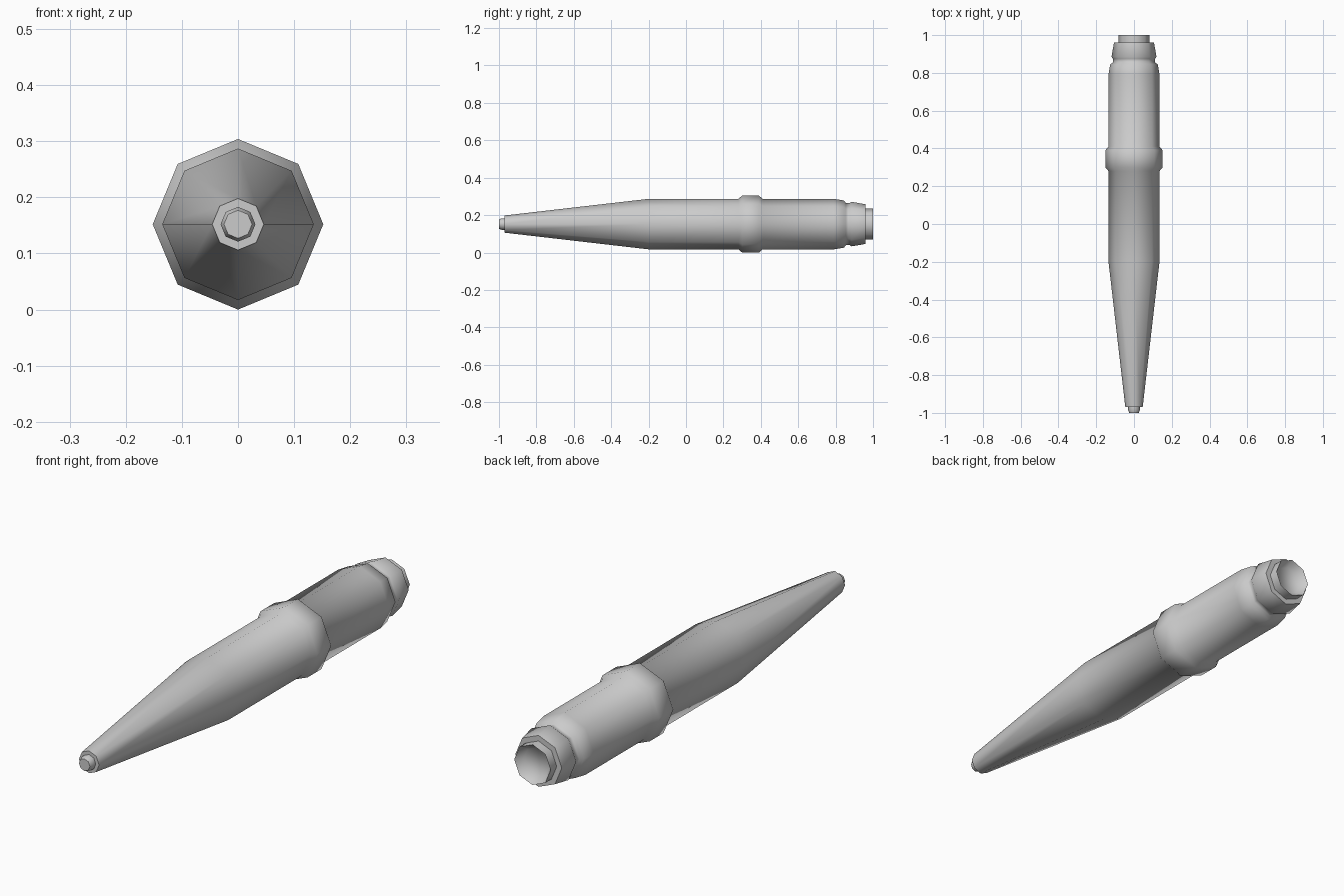
import bpy, bmesh, math

if "Cube" in bpy.data.objects:
    bpy.data.objects.remove(bpy.data.objects["Cube"])

SIDES = 8
AXIS_Z = 0.152


def lathe(name, profile):
    """Revolve (y, radius) points around the long axis and cap both ends."""
    bm = bmesh.new()
    rings = []
    for y, r in profile:
        rings.append([bm.verts.new((r * math.cos(a), y, AXIS_Z + r * math.sin(a)))
                      for a in (2 * math.pi * i / SIDES for i in range(SIDES))])
    for a, b in zip(rings, rings[1:]):
        for i in range(SIDES):
            j = (i + 1) % SIDES
            bm.faces.new((a[i], a[j], b[j], b[i]))
    bm.faces.new(rings[0])
    bm.faces.new(rings[-1])
    bmesh.ops.recalc_face_normals(bm, faces=bm.faces)
    mesh = bpy.data.meshes.new(name)
    bm.to_mesh(mesh)
    bm.free()
    obj = bpy.data.objects.new(name, mesh)
    bpy.context.collection.objects.link(obj)
    bpy.ops.object.select_all(action='DESELECT')
    obj.select_set(True)
    bpy.context.view_layer.objects.active = obj
    bpy.ops.object.shade_smooth_by_angle(angle=math.radians(62))
    return obj


# One continuous shell: tip, taper, barrel, raised band, end collar, hollow end
lathe("pen_body", [
    (-1.00, 0.025), (-0.985, 0.031), (-0.97, 0.031),      # tip
    (-0.97, 0.046), (-0.20, 0.135),                       # taper
    (0.28, 0.135), (0.30, 0.152), (0.39, 0.152), (0.41, 0.135),  # band
    (0.79, 0.135), (0.845, 0.126), (0.855, 0.112),        # barrel end
    (0.875, 0.112), (0.885, 0.119), (0.96, 0.106),        # collar
    (0.96, 0.083), (1.00, 0.083),                         # end cap
    (0.97, 0.060),                                        # recess
])
